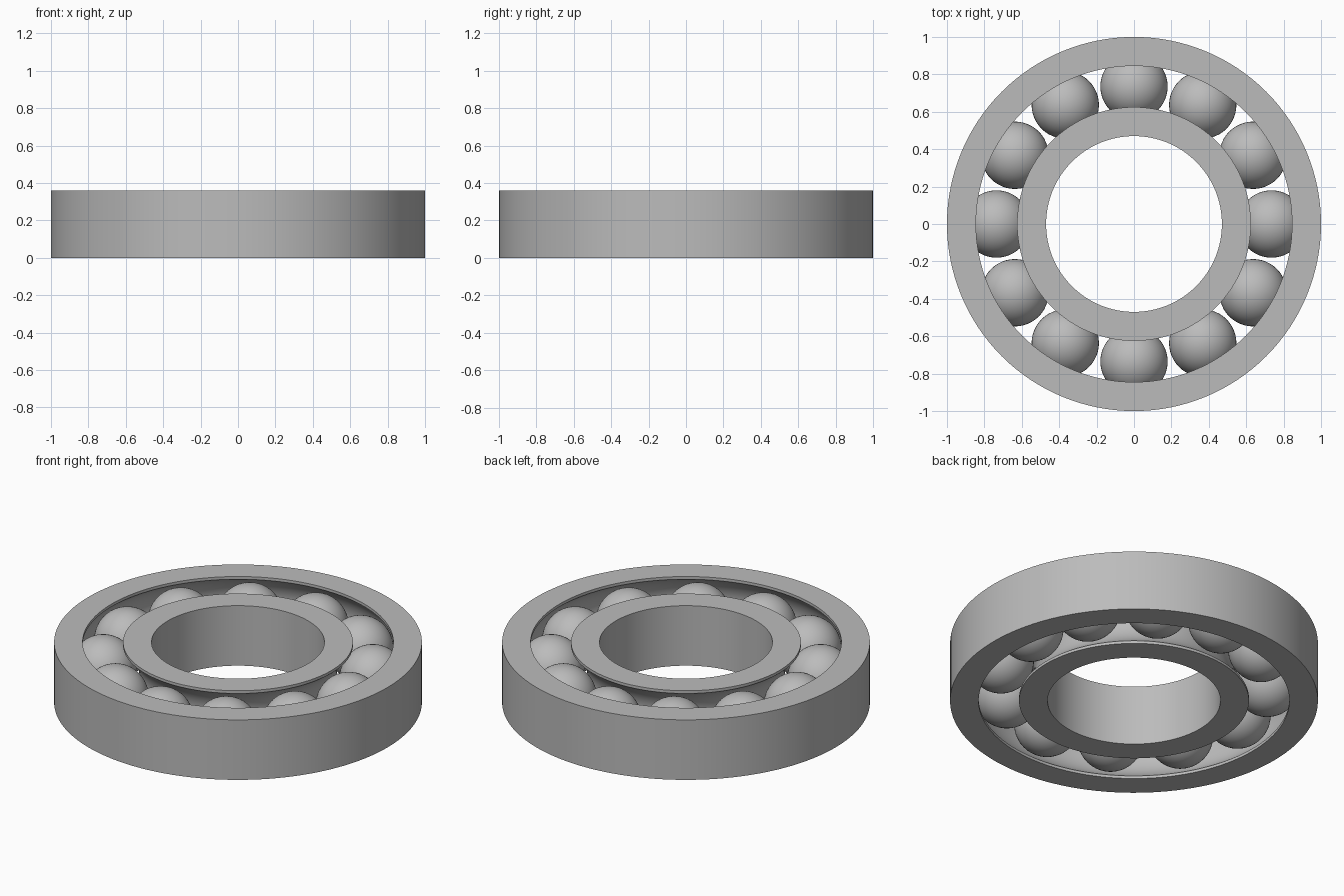
import bpy, bmesh
from math import sin, cos, pi, asin, sqrt, radians

cube = bpy.data.objects.get("Cube")
if cube:
    bpy.data.objects.remove(cube, do_unlink=True)

HEIGHT = 0.36
MID = HEIGHT / 2
PITCH = 0.735          # radius of the circle of balls
BALL = 0.18
GROOVE = 0.197         # radius of the raceway section
SHOULDER = 0.11        # from the pitch circle to each ring's wall
BALLS = 12
SEGMENTS = 128

steel = bpy.data.materials.new("steel grey")
steel.use_nodes = True
colour = (0.50, 0.50, 0.50, 1)
steel.diffuse_color = colour
steel.node_tree.nodes["Principled BSDF"].inputs["Base Color"].default_value = colour


def finish(name, bm, angle):
    bmesh.ops.recalc_face_normals(bm, faces=bm.faces)
    mesh = bpy.data.meshes.new(name)
    bm.to_mesh(mesh)
    bm.free()
    mesh.materials.append(steel)
    obj = bpy.data.objects.new(name, mesh)
    bpy.context.collection.objects.link(obj)
    bpy.ops.object.select_all(action="DESELECT")
    obj.select_set(True)
    bpy.context.view_layer.objects.active = obj
    bpy.ops.object.shade_smooth_by_angle(angle=radians(angle))
    return obj


def ring(name, plain_radius, side):
    """Lathe a race; side is +1 for a groove facing inward, -1 outward."""
    wall = PITCH + side * SHOULDER
    half = asin(sqrt(GROOVE ** 2 - SHOULDER ** 2) / GROOVE)
    steps = 16
    arc = [half * (2 * i / steps - 1) for i in range(steps + 1)]
    profile = [(plain_radius, HEIGHT), (plain_radius, 0), (wall, 0)]
    profile += [(PITCH + side * GROOVE * cos(a), MID + GROOVE * sin(a)) for a in arc]
    profile.append((wall, HEIGHT))

    bm = bmesh.new()
    loops = []
    for s in range(SEGMENTS):
        t = 2 * pi * s / SEGMENTS
        loops.append([bm.verts.new((r * cos(t), r * sin(t), z)) for r, z in profile])
    n = len(profile)
    for s in range(SEGMENTS):
        a, b = loops[s], loops[(s + 1) % SEGMENTS]
        for i in range(n):
            j = (i + 1) % n
            bm.faces.new((a[i], b[i], b[j], a[j]))
    return finish(name, bm, 25)


# Races
ring("outer_race", 1.0, 1)
ring("inner_race", 0.47, -1)

# Balls
for k in range(BALLS):
    t = 2 * pi * k / BALLS
    bm = bmesh.new()
    bmesh.ops.create_uvsphere(bm, u_segments=48, v_segments=24, radius=BALL)
    ball = finish(f"ball_{k + 1}", bm, 60)
    ball.location = (PITCH * cos(t), PITCH * sin(t), MID)
